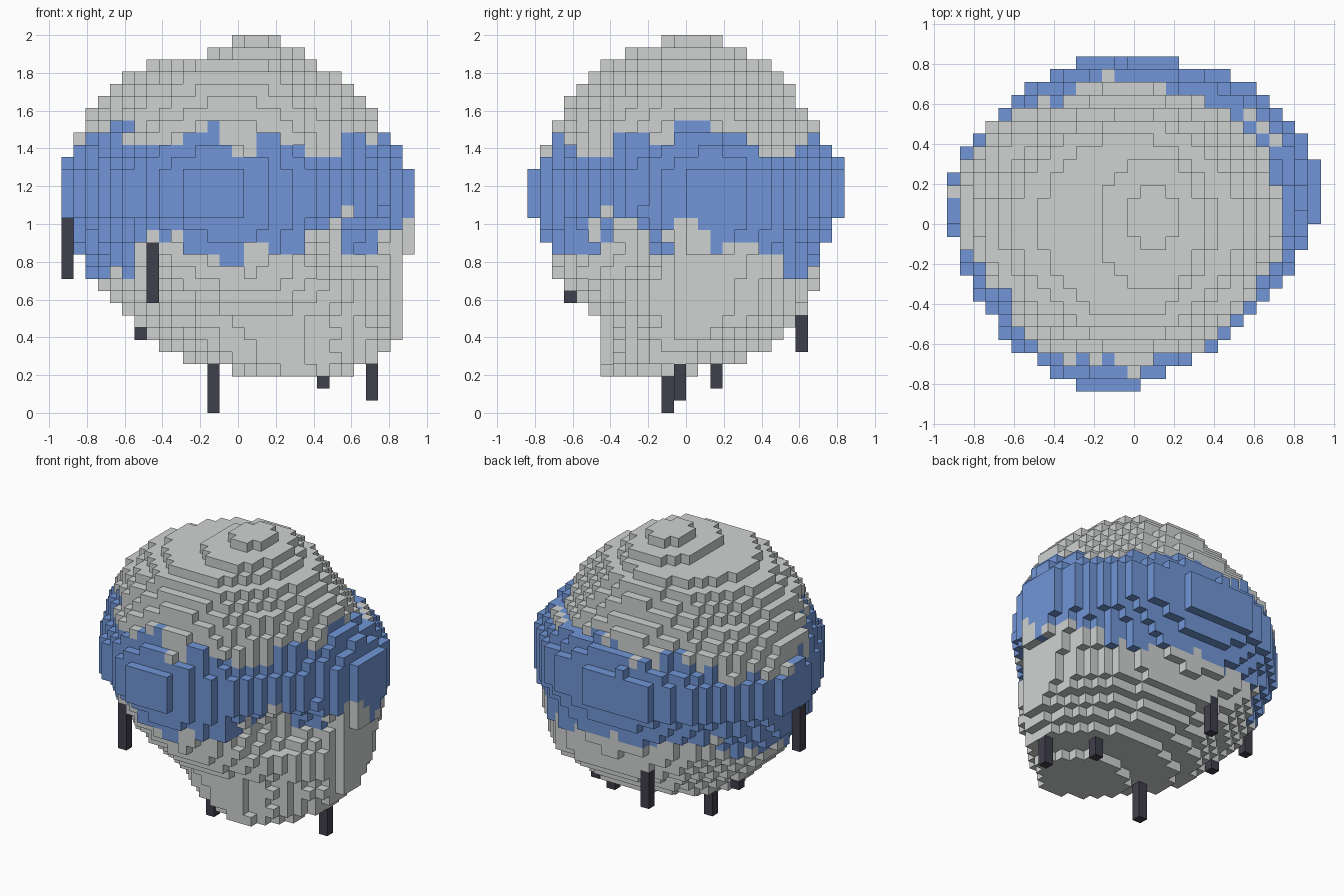
import bpy, math, random

random.seed(4)
cube = bpy.data.objects.get("Cube")
if cube:
    bpy.data.objects.remove(cube, do_unlink=True)

S = 2 / 31                      # block size
NX, NY, NZ = 29, 26, 31         # grid size


def make_material(name, colour):
    mat = bpy.data.materials.new(name)
    mat.use_nodes = True
    mat.diffuse_color = (*colour, 1)
    mat.node_tree.nodes["Principled BSDF"].inputs["Base Color"].default_value = (*colour, 1)
    return mat


grey = make_material("grey rock", (0.63, 0.65, 0.645))
blue = make_material("blue band", (0.165, 0.305, 0.68))
dark = make_material("dark spike", (0.051, 0.05, 0.074))

# Rock section by height: z, left x, right x, front y, back y, centre x, centre y
PROFILE = [
    (.23, -.03, .61, -.45, .06, .3, -.2),
    (.29, -.29, .75, -.45, .32, .25, -.07),
    (.36, -.42, .81, -.45, .45, .2, 0),
    (.42, -.48, .87, -.45, .52, .2, 0),
    (.5, -.57, .87, -.46, .58, .15, .02),
    (.55, -.63, .87, -.52, .65, .13, .03),
    (.68, -.74, .87, -.65, .68, .06, .06),
    (.87, -.87, .92, -.74, .74, 0, .1),
    (1, -.9, .94, -.79, .79, -.05, .13),
    (1.06, -.94, .94, -.84, .84, -.1, .14),
    (1.26, -.94, .93, -.84, .84, -.1, .14),
    (1.45, -.87, .8, -.74, .74, -.05, .07),
    (1.65, -.74, .68, -.63, .6, 0, 0),
    (1.77, -.61, .55, -.55, .52, 0, 0),
    (1.84, -.48, .42, -.48, .45, 0, 0),
    (1.91, -.16, .35, -.32, .32, .1, 0),
    (1.97, -.03, .23, -.13, .19, .1, .03),
]

# Roundness of each quarter below a height:
# right front, right back, left front, left back
ROUNDNESS = [
    (.45, (1.6, 1.65, 1.5, 2.1)),
    (.75, (1.6, 2.3, 1.7, 1.85)),
    (1.4, (1.5, 2.1, 1.8, 1.6)),
    (2, (1.7, 1.7, 1.9, 1.85)),
]

# Upper and lower edge of the band every 15 degrees, starting at +x
BAND_TOP = [1.5, 1.5, 1.38, 1.4, 1.45, 1.45, 1.45, 1.4, 1.45, 1.4, 1.3, 1.3,
            1.35, 1.5, 1.5, 1.4, 1.42, 1.5, 1.37, 1.48, 1.42, 1.35, 1.45, 1.45]
BAND_LOW = [.98, .87, .85, .75, .75, .8, .8, .8, .8, .85, .75, .72,
            .72, .75, .77, .95, .95, .84, .84, .9, .87, .98, 1.05, .82]


def section(z):
    z = min(max(z, PROFILE[0][0]), PROFILE[-1][0])
    for a, b in zip(PROFILE, PROFILE[1:]):
        if z <= b[0]:
            t = (z - a[0]) / (b[0] - a[0])
            return [p + (q - p) * t for p, q in zip(a[1:], b[1:])]


def centre(i, j, k):
    return (i + .5 - NX / 2) * S, (j + .5 - NY / 2) * S, (k + .5) * S


def in_crater(x, y, z):
    depth, along = (x - y) / math.sqrt(2), (x + y) / math.sqrt(2)
    return math.hypot((depth - .9) / .35, (along - .2) / .5, (z - .87) / .23) < 1


def inside(x, y, z):
    x0, x1, y0, y1, cx, cy = section(z)
    right, front = x > cx, y < cy
    u = (x - cx) / ((x1 if right else x0) - cx)
    v = (y - cy) / ((y0 if front else y1) - cy)
    powers = next(row for top, row in ROUNDNESS if z < top)
    power = powers[(0 if right else 2) + (0 if front else 1)]
    return u ** power + v ** power <= 1 and not in_crater(x, y, z)


# Blocks of the rock, each with its colour slot
blocks = {}
for i in range(NX):
    for j in range(NY):
        x, y, _ = centre(i, j, 0)
        sector = round(math.degrees(math.atan2(y, x)) / 15) % 24
        top = BAND_TOP[sector] + random.uniform(-.05, .05)
        low = BAND_LOW[sector] + random.uniform(-.05, .05)
        for k in range(3, NZ):
            z = centre(i, j, k)[2]
            if inside(x, y, z):
                blocks[i, j, k] = int(low < z < top)

SIDES = [  # outward direction and the corners of that side
    ((1, 0, 0), ((1, 0, 0), (1, 1, 0), (1, 1, 1), (1, 0, 1))),
    ((-1, 0, 0), ((0, 0, 0), (0, 0, 1), (0, 1, 1), (0, 1, 0))),
    ((0, 1, 0), ((0, 1, 0), (0, 1, 1), (1, 1, 1), (1, 1, 0))),
    ((0, -1, 0), ((0, 0, 0), (1, 0, 0), (1, 0, 1), (0, 0, 1))),
    ((0, 0, 1), ((0, 0, 1), (1, 0, 1), (1, 1, 1), (0, 1, 1))),
    ((0, 0, -1), ((0, 0, 0), (0, 1, 0), (1, 1, 0), (1, 0, 0))),
]


def build(name, cells, materials):
    """Skin a set of blocks with only its outer faces."""
    index, faces, slots = {}, [], []
    for cell, slot in cells.items():
        for step, corners in SIDES:
            if tuple(a + b for a, b in zip(cell, step)) in cells:
                continue
            keys = [tuple(a + b for a, b in zip(cell, c)) for c in corners]
            faces.append([index.setdefault(key, len(index)) for key in keys])
            slots.append(slot)
    verts = [((i - NX / 2) * S, (j - NY / 2) * S, k * S) for i, j, k in index]
    mesh = bpy.data.meshes.new(name)
    mesh.from_pydata(verts, [], faces)
    for mat in materials:
        mesh.materials.append(mat)
    mesh.polygons.foreach_set("material_index", slots)
    mesh.update()
    obj = bpy.data.objects.new(name, mesh)
    bpy.context.collection.objects.link(obj)


build("rock_body", blocks, [grey, blue])

# Hanging spikes: grid column and lowest block, grown up until they meet the rock
SPIKES = [(0, 13, 11), (7, 3, 9), (6, 15, 6), (12, 11, 0),
          (21, 15, 2), (25, 12, 1), (12, 22, 5)]
for number, (i, j, k) in enumerate(SPIKES, 1):
    cells = {}
    while (i, j, k) not in blocks and len(cells) < 7:
        cells[i, j, k] = 0
        k += 1
    if cells:
        build(f"spike_{number}", cells, [dark])
